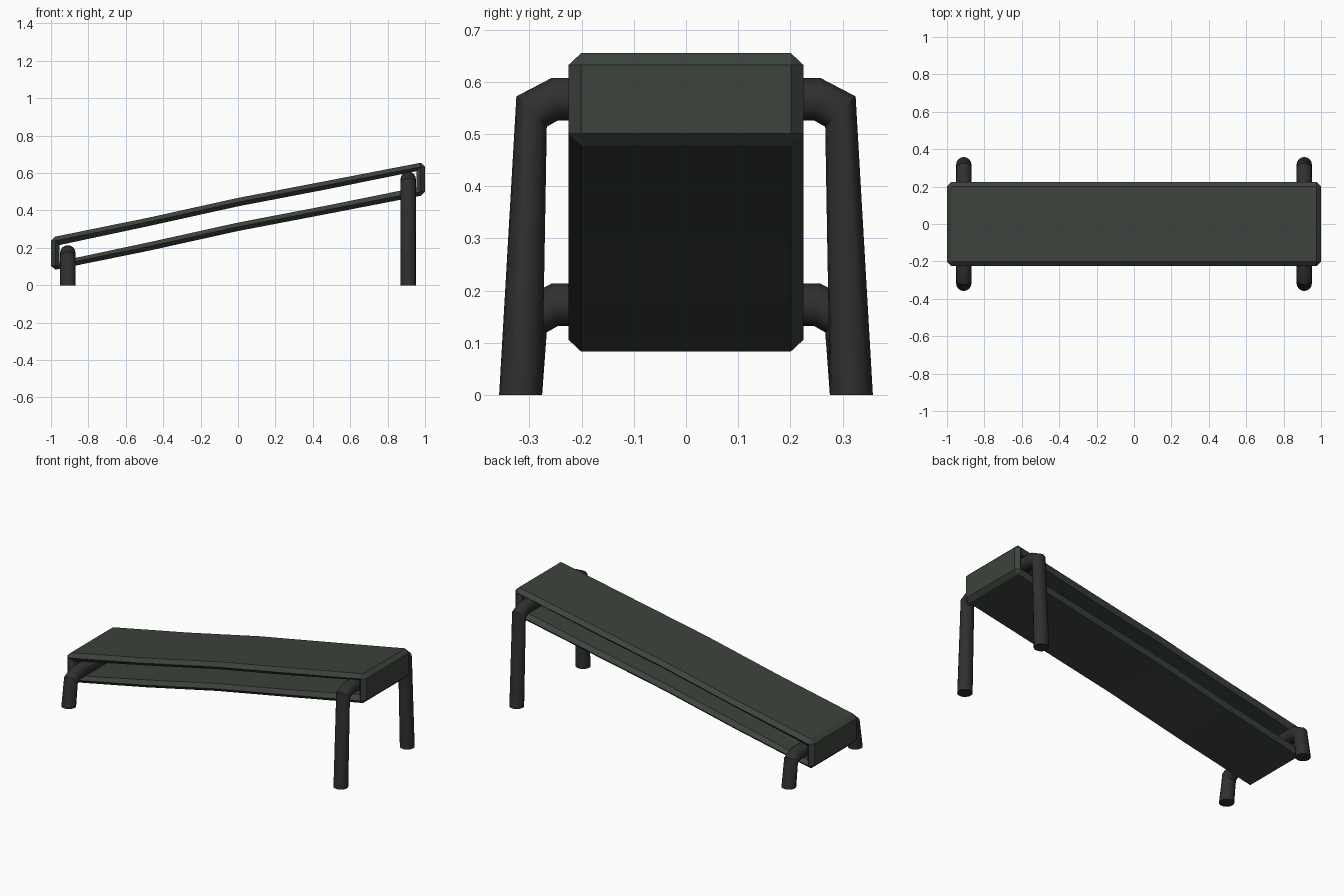
import bpy, bmesh, math
from mathutils import Vector

cube = bpy.data.objects.get("Cube")
if cube:
    bpy.data.objects.remove(cube, do_unlink=True)


def material(name, rgb):
    m = bpy.data.materials.new(name)
    m.use_nodes = True
    m.diffuse_color = (*rgb, 1)
    m.node_tree.nodes["Principled BSDF"].inputs["Base Color"].default_value = (*rgb, 1)
    return m


def skin(name, rings, mat, closed=False):
    """Join matching rings of points with quads; cap the ends if open."""
    bm = bmesh.new()
    loops = [[bm.verts.new(p) for p in ring] for ring in rings]
    pairs = list(zip(loops, loops[1:]))
    if closed:
        pairs.append((loops[-1], loops[0]))
    else:
        bm.faces.new(loops[0])
        bm.faces.new(loops[-1])
    n = len(loops[0])
    for a, b in pairs:
        for i in range(n):
            j = (i + 1) % n
            bm.faces.new((a[i], a[j], b[j], b[i]))
    bmesh.ops.remove_doubles(bm, verts=bm.verts[:], dist=0.0005)
    bmesh.ops.recalc_face_normals(bm, faces=bm.faces[:])
    mesh = bpy.data.meshes.new(name)
    bm.to_mesh(mesh)
    bm.free()
    mesh.materials.append(mat)
    obj = bpy.data.objects.new(name, mesh)
    bpy.context.collection.objects.link(obj)
    return obj


green = material("grey green", (0.046, 0.056, 0.046))
black = material("soft black", (0.029, 0.029, 0.029))

# Sloping hollow sleeve, open at the front and back, with chamfered rims
HEIGHT, STEP = 0.177, 0.0225
base = [(-0.977, 0.083), (-0.475, 0.185), (0, 0.29), (0.475, 0.381), (0.977, 0.478)]


def sleeve_loop(depth):
    """Side profile at a depth in steps below the outer skin."""
    d = depth * STEP
    end = 0.977 - max(0, depth - 1) * STEP
    pts = []
    for side in (1, -1):
        for x, z in base[::side]:
            level = z + d if side > 0 else z + HEIGHT - d
            if abs(x) < 0.9:
                pts.append((x, level))
                continue
            s = math.copysign(1, x)
            flat = (s * end, level)
            # The outer skin has a cut corner; deeper loops keep one point
            cut = (s, z + STEP if side > 0 else z + HEIGHT - STEP) if depth == 0 else flat
            starting = s * side < 0
            pts += [cut, flat] if starting else [flat, cut]
    return pts


outer, rim, inner = (sleeve_loop(k) for k in range(3))
section = [(outer, -0.201), (rim, -0.225), (inner, -0.201),
           (inner, 0.201), (rim, 0.225), (outer, 0.201)]
skin("sloping_sleeve",
     [[(loop[i][0], y, loop[i][1]) for loop, y in section] for i in range(len(outer))],
     green, closed=True)


# Bent tube supports: a crossbar with a splayed leg at each end
def support(name, x, bar_z, radius=0.0412, sides=16):
    half = [(0.251, bar_z, 8), (0.296, bar_z - 0.024, 45), (0.317, 0, 90)]
    path = [(-y, z, -a) for y, z, a in reversed(half)] + half
    rings = []
    for y, z, a in path:
        a = math.radians(a)
        up = Vector((0, math.sin(a), math.cos(a)))
        rings.append([Vector((x, y, z)) + radius * (math.cos(t) * Vector((1, 0, 0)) + math.sin(t) * up)
                      for t in (math.tau * i / sides for i in range(sides))])
    obj = skin(name, rings, black)
    bpy.ops.object.select_all(action="DESELECT")
    obj.select_set(True)
    bpy.context.view_layer.objects.active = obj
    bpy.ops.object.shade_smooth_by_angle(angle=math.radians(30))


support("tall_support", 0.91, 0.567)
support("short_support", -0.91, 0.173)
